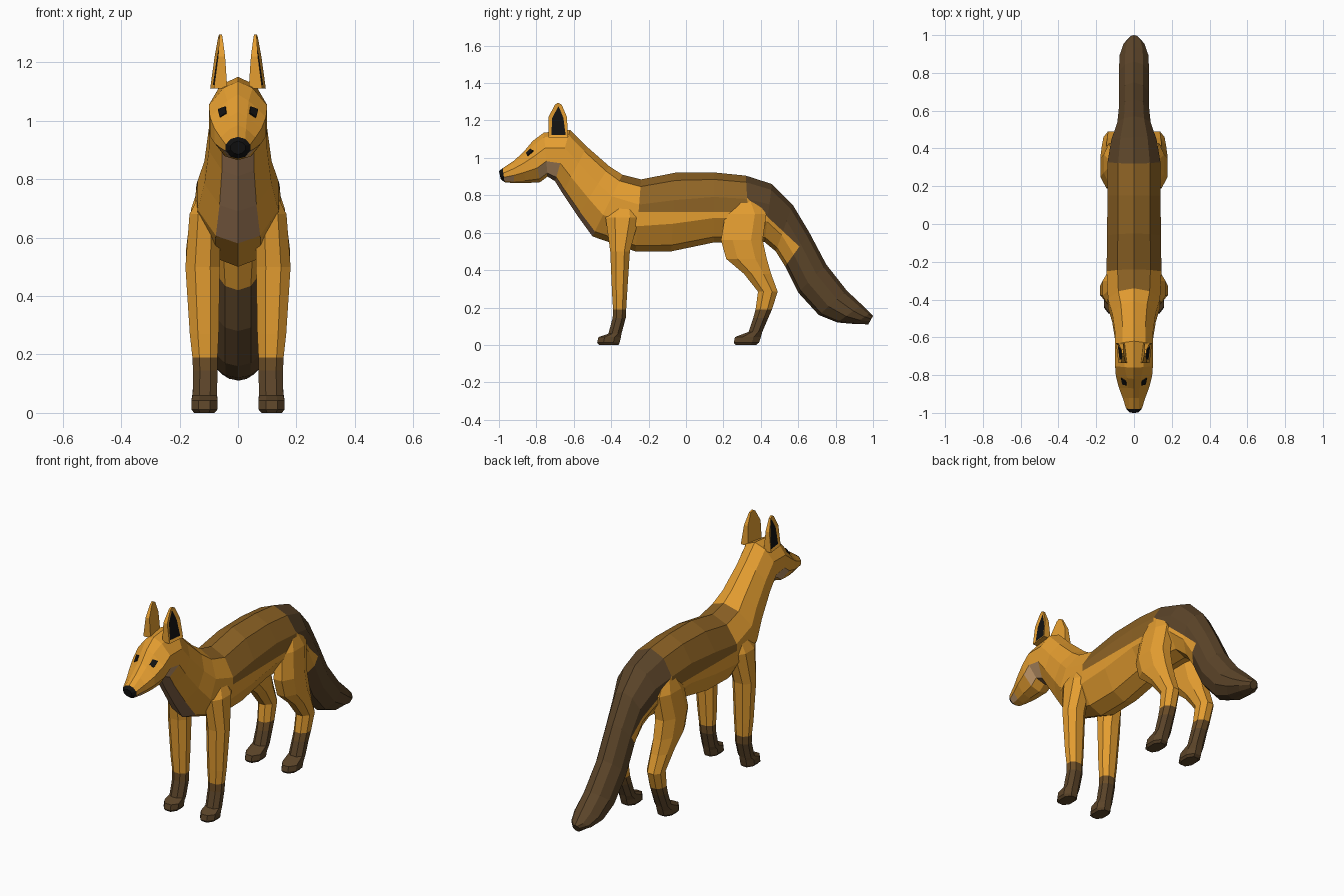
import bpy, bmesh
from mathutils import Vector

if "Cube" in bpy.data.objects:
    bpy.data.objects.remove(bpy.data.objects["Cube"])


def mat(name, col):
    m = bpy.data.materials.new(name)
    m.diffuse_color = (*col, 1)
    m.use_nodes = True
    m.node_tree.nodes["Principled BSDF"].inputs["Base Color"].default_value = m.diffuse_color
    return m


MATS = [mat("orange_fur", (0.78, 0.34, 0.03)), mat("saddle_brown", (0.27, 0.125, 0.018)),
        mat("dark_brown", (0.105, 0.058, 0.022)), mat("chest_tan", (0.36, 0.20, 0.10)),
        mat("cheek_tan", (0.55, 0.32, 0.15)), mat("black", (0.006, 0.006, 0.006)),
        mat("sock_brown", (0.15, 0.075, 0.02))]
ORANGE, SADDLE, DARK, CHEST, CHEEK, BLACK, SOCK = range(7)


def finish(bm, name, mirror=False):
    bmesh.ops.recalc_face_normals(bm, faces=bm.faces)
    me = bpy.data.meshes.new(name)
    bm.to_mesh(me)
    bm.free()
    for m in MATS:
        me.materials.append(m)
    ob = bpy.data.objects.new(name, me)
    bpy.context.collection.objects.link(ob)
    if mirror:
        ob.modifiers.new("mirror", 'MIRROR')
    return ob


def loft(rings, rule):
    """Skin closed rings; rule(segment, strip, centre) gives the material."""
    bm = bmesh.new()
    vs = [[bm.verts.new(p) for p in r] for r in rings]
    n = len(vs[0])
    for s, (a, b) in enumerate(zip(vs, vs[1:])):
        for k in range(n):
            f = bm.faces.new((a[k], a[(k + 1) % n], b[(k + 1) % n], b[k]))
            f.material_index = rule(s, k, f.calc_center_median())
    for s, r in ((0, vs[0]), (len(vs) - 2, vs[-1])):
        f = bm.faces.new(r)
        f.material_index = rule(s, 0, f.calc_center_median())
    return bm


def trunk_ring(yt, zt, yb, zb, w, top=0.6):
    """Ten-sided section between a top point and a bottom point."""
    half = [(0, 0), (top, 0.1), (1, 0.35), (1, 0.65), (0.55, 0.92), (0, 1)]
    pts = half + [(-x, t) for x, t in half[4:0:-1]]
    return [Vector((x * w, yt + (yb - yt) * t, zt + (zb - zt) * t)) for x, t in pts]


# Body, neck and head in one skin, nose to tail root
body = [trunk_ring(*r) for r in (
    (-1.0, .93, -.99, .885, .025), (-.98, .945, -.97, .87, .042),
    (-.92, .985, -.92, .865, .06, .45), (-.87, 1.03, -.86, .865, .08, .38),
    (-.82, 1.09, -.78, .87, .096, .38), (-.76, 1.135, -.74, .90, .10, .5),
    (-.62, 1.15, -.70, .875, .10), (-.53, 1.06, -.66, .81, .10),
    (-.41, .955, -.58, .69, .115), (-.34, .91, -.50, .58, .138),
    (-.24, .885, -.27, .50, .145), (-.05, .922, -.08, .50, .143),
    (.15, .922, .15, .548, .14), (.32, .905, .34, .55, .14),
    (.46, .86, .42, .55, .12), (.57, .75, .48, .50, .088),
    (.66, .60, .53, .42, .08))]


def body_rule(s, k, c):
    upper, under, cheek = k in (0, 9), k in (4, 5), k in (3, 6)
    if s == 0:
        return BLACK
    if cheek and s in (1, 4, 5):
        return CHEEK
    if under and 5 <= s <= 8:
        return CHEST
    if 10 <= s <= 12 or (s == 9 and upper):
        return SADDLE
    return DARK if s >= 13 else ORANGE


bm = loft(body, body_rule)


def split_colour(index, co, no):
    """Cut the faces of one colour by a plane, turn the lower part orange."""
    faces = [f for f in bm.faces if f.material_index == index]
    geom = list({e for f in faces for e in f.edges}) + list({v for f in faces for v in f.verts})
    bmesh.ops.bisect_plane(bm, geom=geom + faces, plane_co=co, plane_no=no, dist=1e-4)
    for f in bm.faces:
        if f.material_index == index and (f.calc_center_median() - Vector(co)).dot(Vector(no)) < 0:
            f.material_index = ORANGE


split_colour(SADDLE, (0, 0, .71), (0, 0, 1))
split_colour(DARK, (0, .43, .69), (0, .68, .73))
finish(bm, "body_and_head")

# Tail
tail = [trunk_ring(*r) for r in (
    (.66, .60, .53, .42, .08), (.75, .43, .60, .28, .08), (.86, .29, .71, .16, .08),
    (.94, .215, .81, .12, .076), (.985, .17, .90, .112, .055), (1.0, .155, .975, .11, .022))]
finish(loft(tail, lambda s, k, c: DARK), "tail")


# Legs: eight-sided rings given as height, y range, x range
def leg_ring(z, y0, y1, x0, x1):
    c = 0.28
    dx, dy = (x1 - x0) * c, (y1 - y0) * c
    return [Vector((x, y, z)) for x, y in (
        (x0 + dx, y0), (x1 - dx, y0), (x1, y0 + dy), (x1, y1 - dy),
        (x1 - dx, y1), (x0 + dx, y1), (x0, y1 - dy), (x0, y0 + dy))]


def leg_rule(s, k, c):
    return ORANGE if c.z > .185 else SOCK if c.z > .145 else DARK


front_leg = (
    (.77, -.36, -.28, .08, .12), (.68, -.43, -.25, .06, .166), (.50, -.405, -.30, .062, .18),
    (.27, -.395, -.315, .066, .165), (.19, -.39, -.32, .07, .156), (.145, -.392, -.322, .07, .154),
    (.06, -.415, -.345, .072, .155), (.042, -.468, -.348, .07, .16),
    (.012, -.475, -.355, .07, .16), (0, -.465, -.36, .08, .15))
hind_leg = (
    (.79, .28, .36, .08, .13), (.70, .21, .43, .06, .16), (.56, .187, .41, .06, .178),
    (.46, .215, .432, .065, .176), (.38, .31, .455, .068, .17), (.285, .385, .49, .075, .162),
    (.19, .372, .46, .075, .156), (.145, .36, .44, .074, .154), (.07, .335, .408, .072, .155),
    (.042, .262, .40, .07, .16), (.012, .255, .39, .07, .16), (0, .265, .375, .08, .15))
for name, rows in (("front_legs", front_leg), ("hind_legs", hind_leg)):
    finish(loft([leg_ring(*r) for r in rows], leg_rule), name, True)

# Ears: side outline with a thickness that narrows upwards, dark recessed inside
outline = [(-.735, 1.11), (-.735, 1.22), (-.70, 1.285), (-.685, 1.295),
           (-.665, 1.285), (-.637, 1.22), (-.63, 1.11)]
bm = bmesh.new()
sides = []
for x_base, x_tip in ((.09, .065), (.042, .055)):
    sides.append([bm.verts.new((x_base + (x_tip - x_base) * (z - 1.10) / .19 + .12 * (y + .685), y, z))
                  for y, z in outline])
outer = bm.faces.new(sides[0])
bm.faces.new(sides[1])
for i in range(len(outline)):
    j = (i + 1) % len(outline)
    bm.faces.new((sides[0][i], sides[0][j], sides[1][j], sides[1][i]))
bmesh.ops.recalc_face_normals(bm, faces=bm.faces)
bmesh.ops.inset_region(bm, faces=[outer], thickness=.02, depth=-.006)
outer.material_index = BLACK
finish(bm, "ears", True)

# Eyes: thin plates lying on the brow faces
a, b, c, d = body[3][1], body[3][2], body[4][2], body[4][1]
normal = (b - a).cross(d - a).normalized()
if normal.x < 0:
    normal = -normal
bm = bmesh.new()
rows = []
for lift in (-.003, .005):
    rows.append([bm.verts.new(a.lerp(b, u).lerp(d.lerp(c, u), v) + normal * lift)
                 for u, v in ((.12, .30), (.52, .38), (.52, .95), (.12, .72))])
bm.faces.new(rows[0])
bm.faces.new(rows[1])
for i in range(4):
    j = (i + 1) % 4
    bm.faces.new((rows[0][i], rows[0][j], rows[1][j], rows[1][i]))
for f in bm.faces:
    f.material_index = BLACK
finish(bm, "eyes", True)
